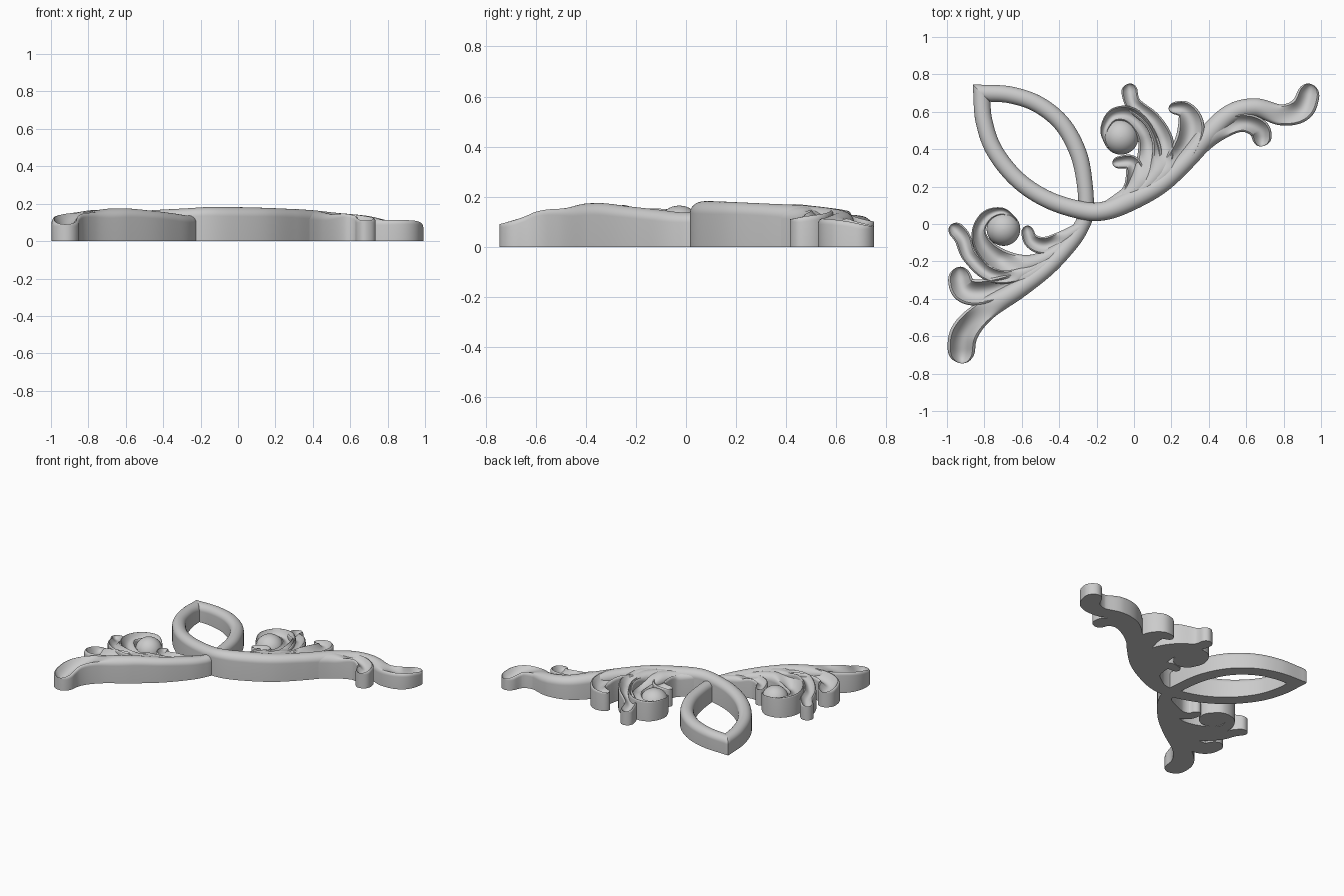
import bpy, bmesh, math
from mathutils import Vector

if "Cube" in bpy.data.objects:
    bpy.data.objects.remove(bpy.data.objects["Cube"])


def smooth_path(pts, t):
    """Catmull-Rom through (x, y, half width, top height) at t in 0..1."""
    n = len(pts) - 1
    i = min(int(t * n), n - 1)
    f = t * n - i
    p1, p2 = Vector(pts[i]), Vector(pts[i + 1])
    p0 = Vector(pts[i - 1]) if i > 0 else p1 * 2 - p2
    p3 = Vector(pts[i + 2]) if i + 2 <= n else p2 * 2 - p1
    return 0.5 * (2 * p1 + (p2 - p0) * f + (2 * p0 - 5 * p1 + 4 * p2 - p3) * f * f
                  + (3 * p1 - p0 - 3 * p2 + p3) * f ** 3)


def section_height(u, z, w, dish, lean):
    """Blend of a rounded top and a rimmed, hollowed top that may lean sideways."""
    a = abs(u)
    drop = min(0.05, 0.95 * w)
    rounded = z - drop * (1 - math.sqrt(max(0, 1 - u * u)))
    if a > 0.8:
        k = (a - 0.8) / 0.2
        hollow = z - 0.4 * drop * (1 - math.sqrt(max(0, 1 - k * k)))
    else:
        hollow = z - 0.7 * w * (1 - (a / 0.8) ** 2)
    hollow -= abs(lean) * w * (1 + u * (1 if lean > 0 else -1)) / 2
    return rounded * (1 - dish) + hollow * dish


def frond(name, pts, start=0.2, full=0.5, miter=0, lean=0):
    """Sweep a flat-based, vertical-sided moulding that ends in a rounded tip."""
    steps = 14 * (len(pts) - 1)
    ts = [i / steps for i in range(steps - 10)]
    t0 = ts[-1]
    ts += [t0 + (1 - t0) * math.sin(math.pi / 2 * k / 18) for k in range(1, 19)]
    path = [smooth_path(pts, t) for t in ts]
    dist = [0]
    for a, b in zip(path, path[1:]):
        dist.append(dist[-1] + (b.xy - a.xy).length)
    length = dist[-1]
    bm = bmesh.new()
    rings = []
    for i, p in enumerate(path):
        tan = (path[min(i + 1, len(path) - 1)].xy - path[max(i - 1, 0)].xy).normalized()
        if i == 0 and miter:
            tan = Vector((1, 0)) if miter > 0 else Vector((0, -1))
        side = Vector((-tan.y, tan.x))
        w = max(p[2], 0.008)
        left = (length - dist[i]) / w
        cap = math.sqrt(max(0, 1 - (1 - left) ** 2)) if left < 1 else 1
        cap = max(cap, 0.02)
        g = min(1, max(0, (dist[i] / length - start) / (full - start)))
        dish = g * g * (3 - 2 * g)
        skew = miter * max(0, 1 - dist[i] / (3 * w))
        ring = []
        for k in range(21):
            u = -math.cos(math.pi * k / 20)
            q = p.xy + side * u * w * cap - tan * skew * u * w
            h = section_height(u, p[3], w * cap, dish, lean)
            if k == 0:
                ring.append(bm.verts.new((q.x, q.y, 0)))
            ring.append(bm.verts.new((q.x, q.y, h)))
            if k == 20:
                ring.append(bm.verts.new((q.x, q.y, 0)))
        rings.append(ring)
    for a, b in zip(rings, rings[1:]):
        for k in range(len(a)):
            m = (k + 1) % len(a)
            bm.faces.new((a[k], a[m], b[m], b[k]))
    bm.faces.new(rings[0])
    bm.faces.new(rings[-1][::-1])
    finish(name, bm)


def bead(name, x, y, r, wall, top):
    """Domed bead on a short cylindrical foot."""
    bm = bmesh.new()
    prof = [(r, 0)] + [(r * math.cos(a), wall + (top - wall) * math.sin(a))
                       for a in (math.pi / 2 * i / 10 for i in range(11))]
    rings = [[bm.verts.new((x + max(q, 0.001) * math.cos(k * math.pi / 20),
                            y + max(q, 0.001) * math.sin(k * math.pi / 20), z))
              for k in range(40)] for q, z in prof]
    for a, b in zip(rings, rings[1:]):
        for k in range(40):
            m = (k + 1) % 40
            bm.faces.new((a[k], a[m], b[m], b[k]))
    bm.faces.new(rings[0][::-1])
    bm.faces.new(rings[-1])
    finish(name, bm)


def finish(name, bm):
    bmesh.ops.recalc_face_normals(bm, faces=bm.faces)
    me = bpy.data.meshes.new(name)
    bm.to_mesh(me)
    bm.free()
    ob = bpy.data.objects.new(name, me)
    bpy.context.collection.objects.link(ob)
    bpy.ops.object.select_all(action='DESELECT')
    ob.select_set(True)
    bpy.context.view_layer.objects.active = ob
    bpy.ops.object.shade_smooth_by_angle(angle=math.radians(40))


# Two main stems: together they form the pointed loop, cross, and run out to the tips
frond("right_stem", [
    (-.815, .70, .045, .12), (-.802, .55, .045, .13), (-.745, .39, .045, .14),
    (-.62, .235, .045, .152), (-.46, .13, .046, .165), (-.28, .073, .048, .175),
    (-.16, .07, .05, .182), (-.03, .12, .055, .182), (.14, .21, .05, .178),
    (.28, .34, .05, .172), (.40, .48, .055, .165), (.52, .59, .052, .152),
    (.65, .622, .05, .14), (.79, .583, .056, .125), (.90, .62, .066, .112),
    (.948, .748, .055, .082)], 0.84, 0.97, -1)
frond("left_stem", [
    (-.815, .70, .045, .12), (-.66, .69, .045, .125), (-.51, .638, .045, .13),
    (-.38, .53, .045, .135), (-.295, .37, .045, .14), (-.262, .20, .042, .14),
    (-.258, .06, .042, .138), (-.285, -.02, .042, .138), (-.345, -.105, .045, .148),
    (-.46, -.23, .045, .162), (-.615, -.347, .05, .175), (-.80, -.465, .06, .165),
    (-.91, -.59, .075, .135), (-.923, -.745, .07, .09)], 0.78, 0.93, 1)

# Leaves of the right branch, outermost first
frond("right_outer_leaf", [
    (.28, .345, .045, .165), (.42, .48, .055, .16), (.57, .54, .048, .148),
    (.67, .505, .055, .13), (.685, .415, .05, .11)], 0.35, 0.7)
frond("right_broad_leaf", [
    (.08, .19, .04, .172), (.19, .295, .055, .172), (.28, .42, .07, .17),
    (.305, .53, .07, .16), (.268, .61, .048, .145), (.185, .62, .025, .13)])
frond("right_long_leaf", [
    (.03, .165, .04, .172), (.135, .29, .055, .172), (.155, .43, .058, .168),
    (.10, .55, .047, .155), (-.005, .645, .042, .125), (-.03, .75, .045, .10)])
frond("right_scroll", [
    (-.09, .10, .04, .16), (.03, .21, .06, .17), (.083, .345, .068, .165),
    (.065, .48, .05, .16), (-.015, .58, .045, .152), (-.11, .582, .034, .145),
    (-.16, .50, .02, .14), (-.135, .41, .012, .12)], lean=.8)
frond("right_small_leaf", [
    (-.13, .09, .04, .165), (-.02, .165, .05, .16), (.007, .265, .05, .15),
    (-.02, .33, .04, .14), (-.115, .325, .028, .125)])
bead("right_bead", -.07, .465, .094, .075, .165)

# Leaves of the left branch, outermost first
frond("left_broad_leaf", [
    (-.45, -.205, .04, .155), (-.61, -.30, .05, .168), (-.80, -.362, .067, .162),
    (-.91, -.345, .07, .14), (-.94, -.23, .056, .11)])
frond("left_long_leaf", [
    (-.43, -.19, .03, .15), (-.64, -.278, .033, .168), (-.775, -.265, .04, .165),
    (-.88, -.17, .04, .14), (-.92, -.07, .044, .12), (-.98, -.005, .04, .10)])
frond("left_scroll", [
    (-.32, -.07, .03, .13), (-.43, -.16, .04, .145), (-.56, -.215, .05, .158),
    (-.70, -.205, .066, .16), (-.80, -.125, .052, .158), (-.83, -.035, .036, .152),
    (-.785, .045, .03, .145), (-.70, .068, .018, .14), (-.63, .015, .012, .12)],
    0.3, 0.5, lean=-.8)
frond("left_small_leaf", [
    (-.29, -.02, .03, .138), (-.39, -.08, .04, .14), (-.48, -.115, .046, .138),
    (-.55, -.088, .04, .13), (-.578, -.01, .03, .115)])
bead("left_bead", -.698, -.027, .09, .075, .165)
